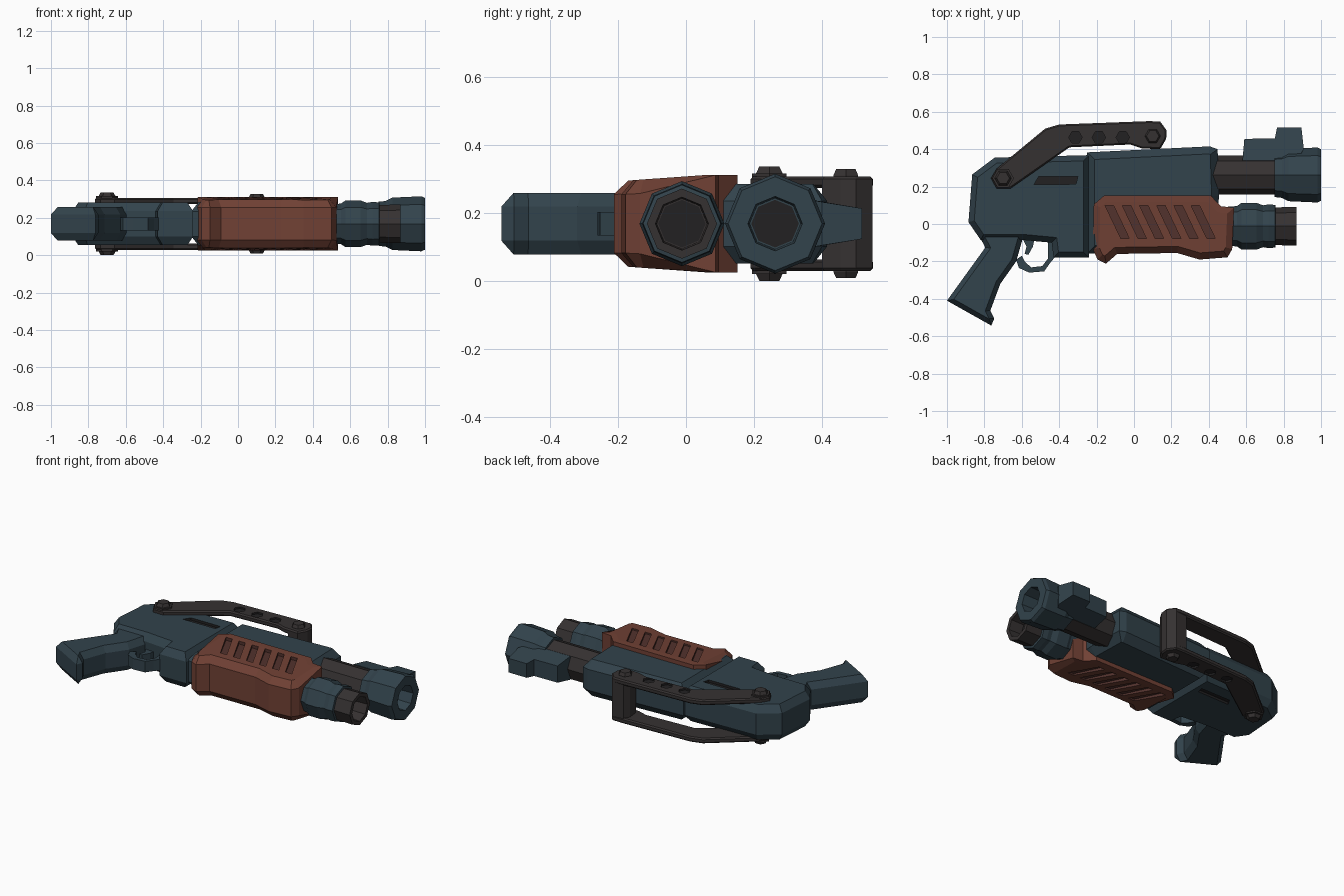
import bpy, bmesh, math
from mathutils import Vector

if "Cube" in bpy.data.objects:
    bpy.data.objects.remove(bpy.data.objects["Cube"])

ZM = 0.168  # middle plane of the model, which lies on its side


def material(name, rgb):
    m = bpy.data.materials.new(name)
    m.diffuse_color = (*rgb, 1)
    m.use_nodes = True
    m.node_tree.nodes["Principled BSDF"].inputs["Base Color"].default_value = m.diffuse_color
    return m


STEEL = material("blue_steel", (0.032, 0.056, 0.072))
BLACK = material("dark_metal", (0.036, 0.031, 0.031))
PIT = material("pit", (0.016, 0.015, 0.016))
WOOD = material("red_brown", (0.165, 0.053, 0.035))
GROOVE = material("groove_brown", (0.085, 0.032, 0.026))


def finish(name, bm, mat):
    bmesh.ops.recalc_face_normals(bm, faces=bm.faces)
    me = bpy.data.meshes.new(name)
    bm.to_mesh(me)
    bm.free()
    me.materials.append(mat)
    ob = bpy.data.objects.new(name, me)
    bpy.context.collection.objects.link(ob)
    return ob


def inset(pts, d):
    """Mitred inward offset of a closed outline."""
    p = [Vector(q) for q in pts]
    n = len(p)
    area = sum(p[i - 1].x * p[i].y - p[i].x * p[i - 1].y for i in range(n))
    s = 1 if area > 0 else -1
    out = []
    for i in range(n):
        a, b = (p[i] - p[i - 1]).normalized(), (p[(i + 1) % n] - p[i]).normalized()
        na, nb = Vector((-a.y, a.x)) * s, Vector((-b.y, b.x)) * s
        out.append(p[i] + (na + nb) * d / max(1 + na.dot(nb), 0.4))
    return out


def bridge(bm, rings):
    n = len(rings[0])
    for a, b in zip(rings, rings[1:]):
        for i in range(n):
            j = (i + 1) % n
            bm.faces.new((a[i], a[j], b[j], b[i]))


def prism(name, pts, half, mat, chamfer=0.0, d=0.0, zc=ZM, shape=None):
    """Extrude an xy outline by +-half in z, with chamfered rims."""
    bm = bmesh.new()
    layers = [(half, pts), (-half, pts)]
    if chamfer:
        small = inset(pts, d)
        layers = [(half, small), (half - chamfer, pts), (chamfer - half, pts), (-half, small)]
    rings = [[bm.verts.new((q[0], q[1], zc + z)) for q in ring] for z, ring in layers]
    bridge(bm, rings)
    bm.faces.new(rings[0])
    bm.faces.new(rings[-1])
    if shape:
        for v in bm.verts:
            v.co.z = ZM + shape(v.co.y, v.co.z - ZM)
    return finish(name, bm, mat)


def lathe(name, prof, mat, y=0.0, x=0.0, axis='X', n=8, flip=1):
    """Turn (distance, radius) pairs around an axis, capping both ends."""
    bm = bmesh.new()
    rings = []
    for h, r in prof:
        ring = []
        for i in range(n):
            t = 2 * math.pi * i / n
            c, s = r * math.cos(t), r * math.sin(t)
            ring.append(bm.verts.new((h, y + c, ZM + s) if axis == 'X' else (x + c, y + s, ZM + flip * h)))
        rings.append(ring)
    bridge(bm, rings)
    bm.faces.new(rings[0])
    bm.faces.new(rings[-1])
    return finish(name, bm, mat)


def cut(ob, cutters):
    for c in cutters:
        c.hide_render = True
        m = ob.modifiers.new("cut", 'BOOLEAN')
        m.operation, m.object, m.solver = 'DIFFERENCE', c, 'EXACT'
        m.material_mode = 'TRANSFER'
    dg = bpy.context.evaluated_depsgraph_get()
    me = bpy.data.meshes.new_from_object(ob.evaluated_get(dg))
    ob.modifiers.clear()
    ob.data = me
    for c in cutters:
        bpy.data.objects.remove(c)


# receiver with a shallow slot on each side
receiver = prism("receiver", [(-0.82, -0.085), (-0.885, 0.01), (-0.865, 0.265), (-0.745, 0.355),
                              (-0.24, 0.368), (-0.24, -0.18), (-0.43, -0.18), (-0.44, -0.10),
                              (-0.6, -0.085)], 0.113, STEEL, 0.045, 0.03)
slot = [(-0.535, 0.21), (-0.51, 0.253), (-0.3, 0.253), (-0.31, 0.213)]
cut(receiver, [prism("slot_cutter", slot, 0.03, PIT, zc=ZM + s * 0.128) for s in (1, -1)])

# barrel housing and pistol grip
prism("barrel_housing", [(-0.25, 0.383), (0.405, 0.415), (0.447, 0.4), (0.455, 0.15),
                         (0.43, -0.1), (-0.25, -0.16)], 0.117, STEEL, 0.05, 0.04)
prism("pistol_grip", [(-0.83, -0.06), (-0.795, -0.126), (-1.0, -0.41), (-0.763, -0.543), (-0.747, -0.506),
                      (-0.768, -0.463), (-0.715, -0.32), (-0.63, -0.2), (-0.59, -0.06),
                      (-0.68, 0.05)], 0.09, STEEL, 0.04, 0.025)

# trigger and its guard
prism("trigger_guard", [(-0.63, -0.19), (-0.615, -0.235), (-0.56, -0.26), (-0.48, -0.253), (-0.45, -0.21),
                        (-0.425, -0.18), (-0.425, -0.09), (-0.46, -0.09), (-0.46, -0.185),
                        (-0.49, -0.225), (-0.55, -0.232), (-0.585, -0.2), (-0.6, -0.17)], 0.035, STEEL)
prism("trigger", [(-0.6, -0.07), (-0.53, -0.07), (-0.54, -0.12), (-0.565, -0.165), (-0.585, -0.16),
                  (-0.575, -0.12)], 0.02, STEEL)


# sliding fore-end, narrower toward its lower edge
def fore_shape(y, z):
    if y > 0.08:
        return math.copysign(0.143, z)
    return z * (1 - 0.12 * min(max((0.04 - y) / 0.22, 0), 1))


fore = prism("fore_end", [(-0.215, 0.105), (-0.16, 0.152), (0.41, 0.152), (0.465, 0.095), (0.535, 0.087),
                          (0.525, -0.135), (0.5, -0.178), (0.35, -0.19), (0.23, -0.155), (-0.09, -0.16),
                          (-0.15, -0.212), (-0.195, -0.19), (-0.22, -0.135)],
             0.143, WOOD, 0.045, 0.035, shape=fore_shape)
grooves = []
for i in range(6):
    x = -0.155 + 0.092 * i
    pts = [(x, 0.1), (x + 0.045, 0.1), (x + 0.13, -0.078), (x + 0.085, -0.078)]
    grooves += [prism("groove_cutter", pts, 0.03, GROOVE, zc=ZM + s * 0.153) for s in (1, -1)]
cut(fore, grooves)

# upper barrel with hollow muzzle
UY, LY = 0.262, -0.012
lathe("upper_barrel", [(0.4, 0.104), (0.84, 0.104)], BLACK, UY)
lathe("muzzle", [(0.75, 0.09), (0.752, 0.118), (0.79, 0.122), (0.825, 0.14), (0.98, 0.147), (1.0, 0.138),
                 (1.0, 0.08), (0.87, 0.075)], STEEL, UY)
lathe("muzzle_bore", [(0.86, 0.07), (0.873, 0.07)], PIT, UY)

# lower tube with collar and hollow tip
lathe("tube_collar", [(0.45, 0.1), (0.55, 0.108), (0.575, 0.125), (0.655, 0.125), (0.69, 0.112),
                      (0.72, 0.117), (0.755, 0.114), (0.76, 0.09)], STEEL, LY)
lathe("tube_tip", [(0.7, 0.1), (0.87, 0.103), (0.87, 0.078), (0.78, 0.074)], BLACK, LY)
lathe("tube_bore", [(0.77, 0.07), (0.783, 0.07)], PIT, LY)


# front sight, tapering upward
def sight_shape(y, z):
    return math.copysign(0.075 - 0.03 * min(max((y - 0.34) / 0.16, 0), 1), z)


prism("front_sight", [(0.58, 0.34), (0.59, 0.455), (0.753, 0.458), (0.765, 0.517), (0.895, 0.517),
                      (0.908, 0.4), (0.87, 0.34)], 0.06, STEEL, shape=sight_shape)

# folding handle: side arms, dimples, bolts and the cross bar
arm = [(-0.765, 0.245), (-0.735, 0.295), (-0.475, 0.51), (-0.4, 0.532), (0.08, 0.55), (0.14, 0.548),
       (0.175, 0.5), (0.172, 0.455), (0.14, 0.4), (0.04, 0.405), (-0.02, 0.425), (-0.345, 0.41),
       (-0.66, 0.19), (-0.735, 0.19)]
for side, s in (("top", 1), ("bottom", -1)):
    plate = prism("handle_arm_" + side, arm, 0.017, BLACK, 0.008, 0.008, zc=ZM + s * 0.122)
    cut(plate, [lathe("dimple_cutter", [(0.128, 0.036), (0.16, 0.036)], PIT, 0.463, x, 'Z', 6, s)
                for x in (-0.313, -0.188, -0.06)])
    lathe("pivot_bolt_" + side, [(0.1, 0.058), (0.148, 0.058), (0.148, 0.045), (0.168, 0.034)],
          BLACK, 0.245, -0.7, 'Z', 6, s)
    lathe("handle_bolt_" + side, [(0.1, 0.042), (0.142, 0.042), (0.16, 0.033)],
          BLACK, 0.47, 0.1, 'Z', 6, s)
prism("handle_cross_bar", [(0.06, 0.545), (0.14, 0.548), (0.175, 0.5), (0.172, 0.455), (0.14, 0.4),
                           (0.07, 0.403), (0.045, 0.45), (0.04, 0.51)], 0.12, BLACK)
